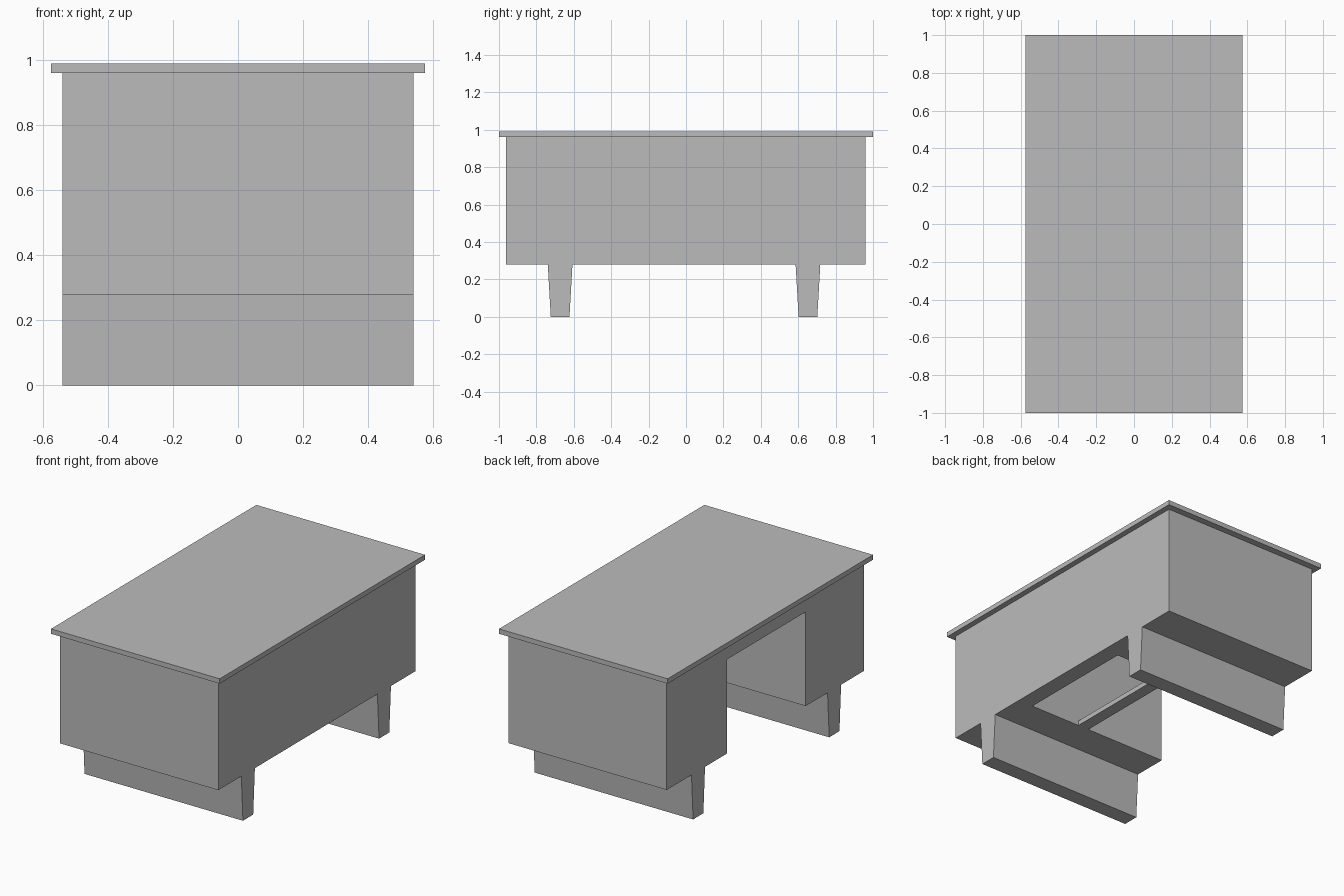
import bpy, bmesh

if "Cube" in bpy.data.objects:
    bpy.data.objects.remove(bpy.data.objects["Cube"])

grey = bpy.data.materials.new("plain_grey")
grey.diffuse_color = (0.5, 0.5, 0.5, 1)
grey.use_nodes = True
grey.node_tree.nodes["Principled BSDF"].inputs["Base Color"].default_value = grey.diffuse_color


def prism(name, profile, x0, x1):
    """Extrude a (y, z) profile from x0 to x1."""
    bm = bmesh.new()
    face = bm.faces.new([bm.verts.new((x0, y, z)) for y, z in profile])
    side = bmesh.ops.extrude_face_region(bm, geom=[face])["geom"]
    verts = [v for v in side if isinstance(v, bmesh.types.BMVert)]
    bmesh.ops.translate(bm, verts=verts, vec=(x1 - x0, 0, 0))
    bmesh.ops.recalc_face_normals(bm, faces=bm.faces)
    mesh = bpy.data.meshes.new(name)
    bm.to_mesh(mesh)
    bm.free()
    mesh.materials.append(grey)
    obj = bpy.data.objects.new(name, mesh)
    bpy.context.collection.objects.link(obj)
    return obj


def box(name, x0, x1, y0, y1, z0, z1):
    return prism(name, [(y0, z0), (y1, z0), (y1, z1), (y0, z1)], x0, x1)


# Overhanging slab
box("desk_top", -0.575, 0.575, -1.0, 1.0, 0.96, 0.99)

# Cabinet body with the knee space cut from the -x side
body = box("desk_body", -0.54, 0.54, -0.963, 0.959, 0.28, 0.96)
cutter = box("knee_space_cutter", -0.7, 0.437, -0.394, 0.374, 0.1, 0.86)
cutter.hide_render = True
cutter.hide_viewport = True
cutter.display_type = 'WIRE'
cut = body.modifiers.new("knee_space", 'BOOLEAN')
cut.operation = 'DIFFERENCE'
cut.solver = 'EXACT'
cut.object = cutter

# Low rail across the knee space
box("foot_rail", 0.015, 0.09, -0.394, 0.374, 0.28, 0.31)

# Full-width tapered runner legs
for name, y in (("front_leg", -0.673), ("back_leg", 0.652)):
    prism(name, [(y - 0.05, 0), (y + 0.05, 0), (y + 0.066, 0.28), (y - 0.066, 0.28)],
          -0.54, 0.54)
